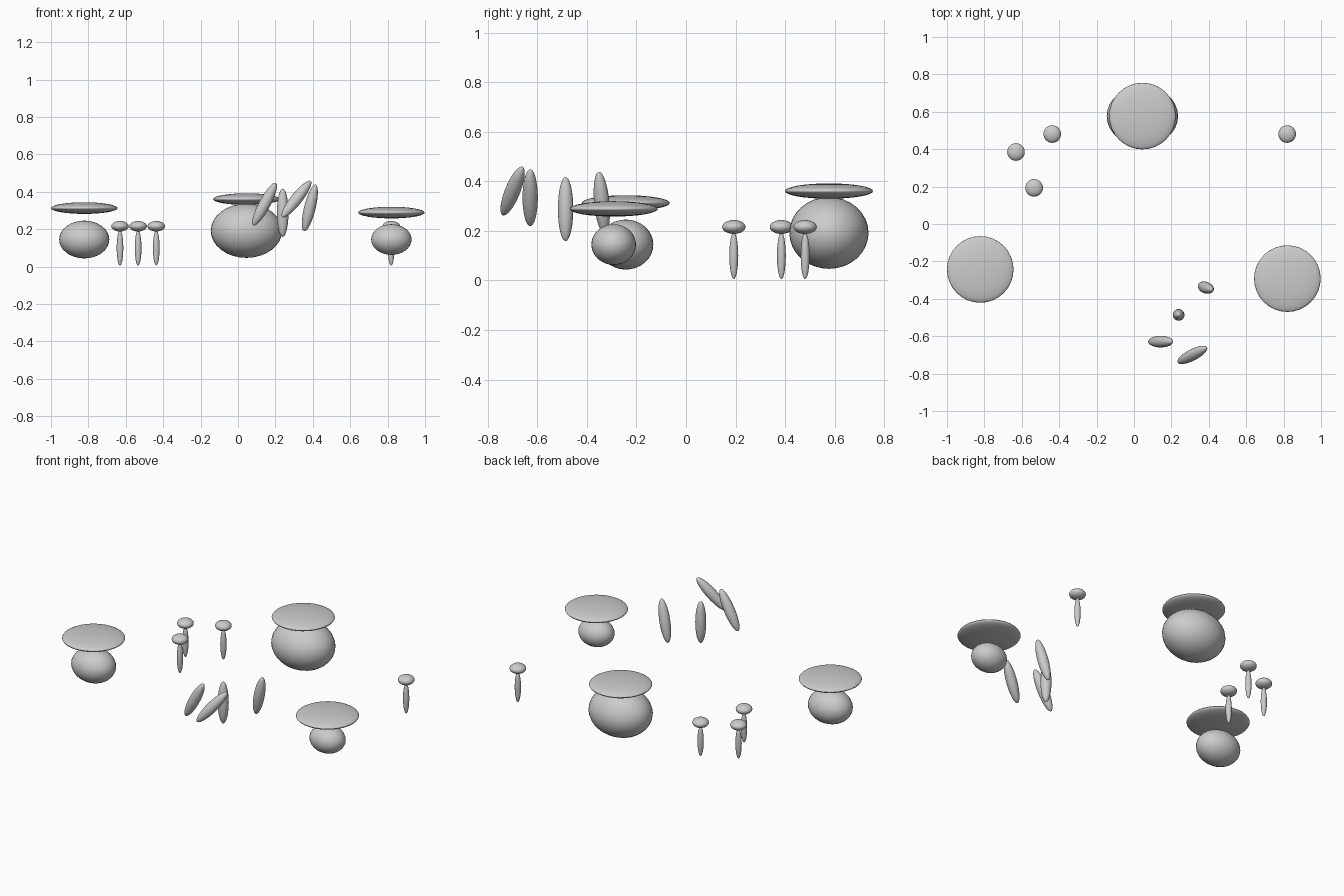
import bpy
from mathutils import Vector

if "Cube" in bpy.data.objects:
    bpy.data.objects.remove(bpy.data.objects["Cube"])


def ellipsoid(name, centre, radii, axis=(0, 0, 1), segs=32, rings=16):
    bpy.ops.mesh.primitive_uv_sphere_add(segments=segs, ring_count=rings, radius=1, location=centre)
    ob = bpy.context.object
    ob.name = name
    ob.scale = radii
    ob.rotation_euler = Vector((0, 0, 1)).rotation_difference(Vector(axis)).to_euler()
    bpy.ops.object.shade_smooth()
    return ob


# Large boulders, each with a flat lens-shaped cap
boulders = [
    ("left", (-0.822, -0.243), 0.145, (0.134, 0.111, 0.101), 0.313),
    ("back", (0.045, 0.577), 0.192, (0.191, 0.16, 0.145), 0.361),
    ("right", (0.82, -0.292), 0.145, (0.108, 0.09, 0.082), 0.289),
]
for side, (x, y), z, radii, cap_z in boulders:
    ellipsoid(side + "_boulder", (x, y, z), radii)
    ellipsoid(side + "_moss_cap", (x, y, cap_z), (0.178, 0.178, 0.031))

# Small mushrooms: spindle stalk and rounded cap
for i, (x, y) in enumerate([(-0.631, 0.385), (-0.437, 0.481), (-0.534, 0.193), (0.819, 0.481)]):
    ellipsoid(f"mushroom_stalk_{i}", (x, y, 0.1), (0.018, 0.018, 0.095), segs=12, rings=8)
    ellipsoid(f"mushroom_cap_{i}", (x, y, 0.216), (0.047, 0.047, 0.028))

# Leaning leaves
leaves = [
    ((0.142, -0.629, 0.334), (0.47, 0, 0.883)),
    ((0.239, -0.486, 0.288), (0, 0, 1)),
    ((0.384, -0.34, 0.314), (0.238, -0.09, 0.967)),
    ((0.312, -0.7, 0.361), (0.589, 0.303, 0.745)),
]
for i, (centre, axis) in enumerate(leaves):
    ellipsoid(f"leaf_{i}", centre, (0.031, 0.031, 0.129), axis)
